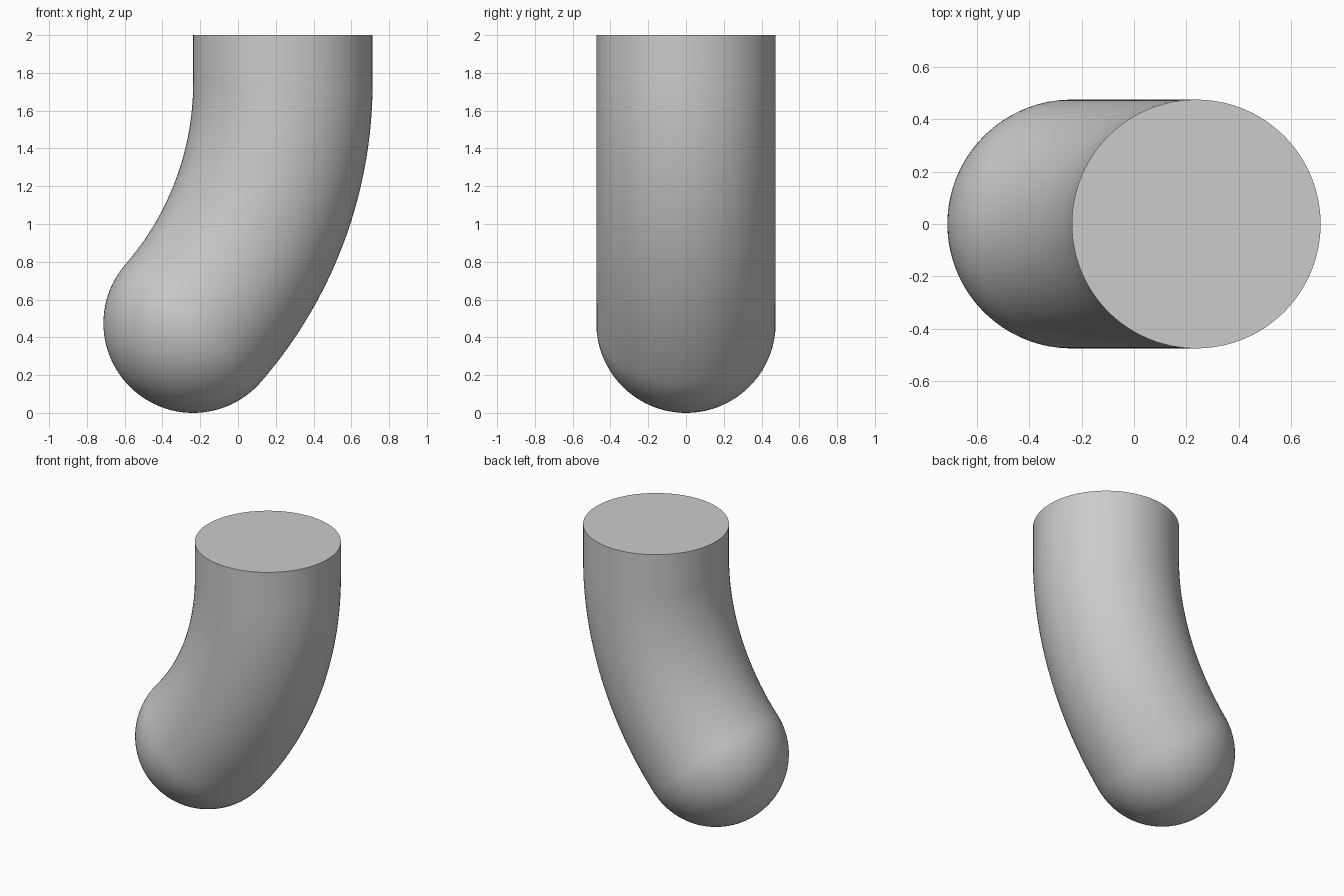
import bpy, bmesh
from math import sin, cos, pi, radians
from mathutils import Vector

cube = bpy.data.objects.get("Cube")
if cube:
    bpy.data.objects.remove(cube, do_unlink=True)

RADIUS = 0.475
BEND = radians(41)
BEND_RADIUS = 0.475 / (1 - cos(BEND))
SIDES = 96
END = Vector((-0.2375, 0, RADIUS))
TOP_X = 0.2375
BEND_TOP = END.z + BEND_RADIUS * sin(BEND)

# Sections as (centre, lean from vertical, radius), bottom to top
sections = []
axis = Vector((sin(BEND), 0, cos(BEND)))
for i in range(1, 24):                        # rounded end
    a = pi / 2 * i / 24
    sections.append((END - axis * RADIUS * cos(a), BEND, RADIUS * sin(a)))
for i in range(41):                           # bend
    a = BEND * (1 - i / 40)
    centre = Vector((TOP_X - BEND_RADIUS * (1 - cos(a)), 0,
                     BEND_TOP - BEND_RADIUS * sin(a)))
    sections.append((centre, a, RADIUS))
sections.append((Vector((TOP_X, 0, 2)), 0, RADIUS))   # straight neck

# Skin the sections
bm = bmesh.new()
rings = []
for centre, lean, radius in sections:
    side = Vector((cos(lean), 0, -sin(lean)))
    ring = []
    for k in range(SIDES):
        t = 2 * pi * k / SIDES
        ring.append(bm.verts.new(centre + radius * (side * cos(t) + Vector((0, sin(t), 0)))))
    rings.append(ring)
pole = bm.verts.new(END - axis * RADIUS)
for k in range(SIDES):
    n = (k + 1) % SIDES
    bm.faces.new((pole, rings[0][n], rings[0][k]))
    for low, high in zip(rings, rings[1:]):
        bm.faces.new((low[k], low[n], high[n], high[k]))
bm.faces.new(rings[-1])                       # flat top
bmesh.ops.recalc_face_normals(bm, faces=bm.faces)

mesh = bpy.data.meshes.new("bent_tube")
bm.to_mesh(mesh)
bm.free()
tube = bpy.data.objects.new("bent_tube", mesh)
bpy.context.collection.objects.link(tube)

# Light grey material
grey = bpy.data.materials.new("light_grey")
grey.use_nodes = True
colour = (0.6, 0.6, 0.6, 1)
grey.diffuse_color = colour
grey.node_tree.nodes["Principled BSDF"].inputs["Base Color"].default_value = colour
mesh.materials.append(grey)

# Smooth sides with a sharp top rim
bpy.ops.object.select_all(action="DESELECT")
tube.select_set(True)
bpy.context.view_layer.objects.active = tube
bpy.ops.object.shade_smooth_by_angle(angle=radians(30))
